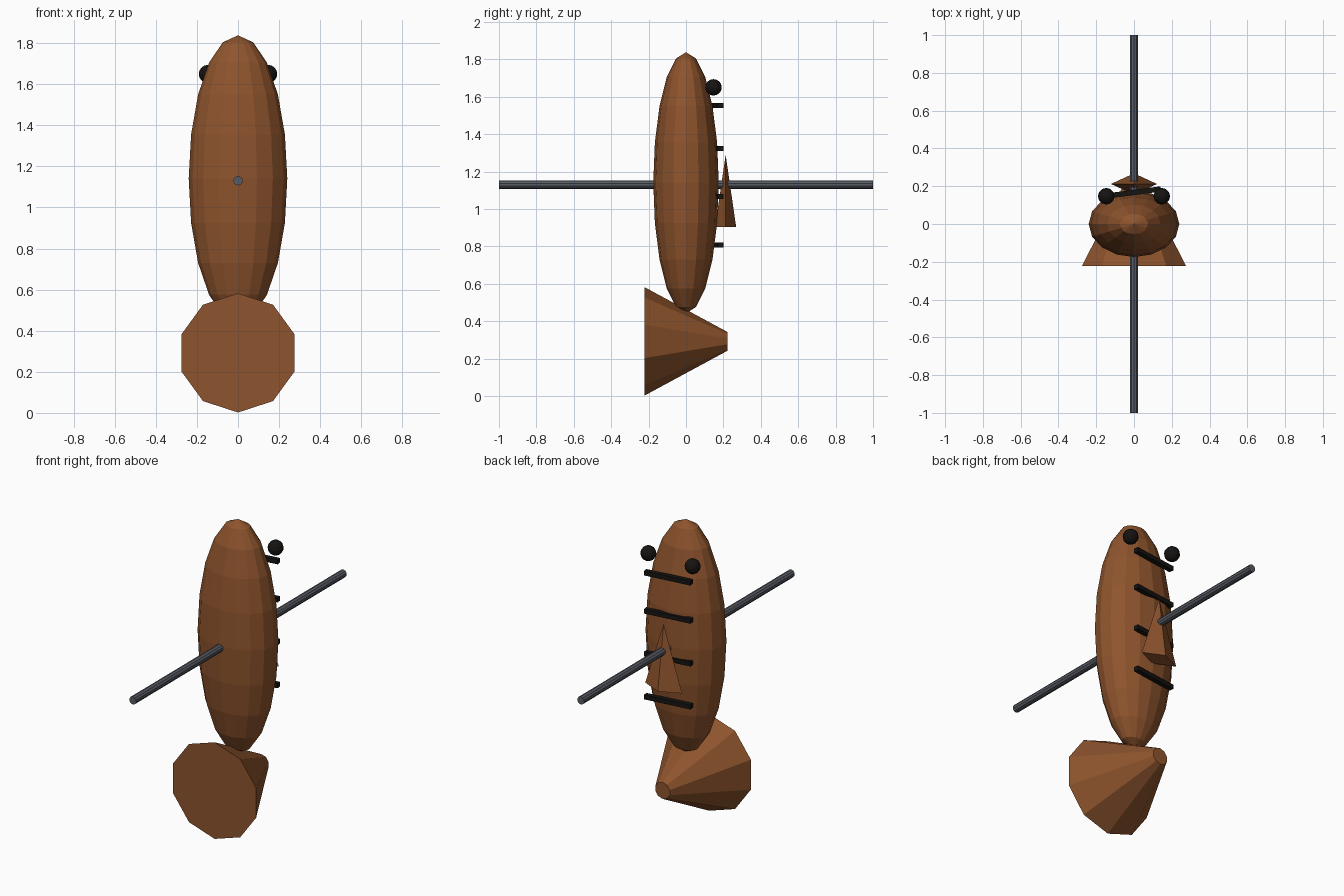
import bpy
import math

if "Cube" in bpy.data.objects:
    bpy.data.objects.remove(bpy.data.objects["Cube"])


def material(name, rgb):
    m = bpy.data.materials.new(name)
    m.diffuse_color = (*rgb, 1)
    m.use_nodes = True
    m.node_tree.nodes["Principled BSDF"].inputs["Base Color"].default_value = m.diffuse_color
    return m


BROWN = material("roasted_skin", (0.27, 0.088, 0.026))
BLACK = material("char", (0.008, 0.007, 0.006))
STEEL = material("steel", (0.095, 0.105, 0.125))


def finish(name, mat, scale=(1, 1, 1)):
    ob = bpy.context.object
    ob.name = name
    ob.scale = scale
    ob.data.materials.append(mat)
    return ob


def sphere(name, loc, scale, segments, rings, mat):
    bpy.ops.mesh.primitive_uv_sphere_add(segments=segments, ring_count=rings,
                                         radius=1, location=loc)
    return finish(name, mat, scale)


def cone(name, loc, r1, r2, depth, sides, mat, rot=(0, 0, 0), scale=(1, 1, 1)):
    bpy.ops.mesh.primitive_cone_add(vertices=sides, radius1=r1, radius2=r2,
                                    depth=depth, location=loc, rotation=rot)
    return finish(name, mat, scale)


ALONG_Y = (-math.pi / 2, 0, 0)

# Fish body, head up
sphere("body", (0, 0, 1.14), (0.24, 0.175, 0.698), 16, 10, BROWN)

# Flared tail, wide end to the front
cone("tail", (0, 0, 0.292), 0.29, 0.05, 0.444, 10, BROWN, ALONG_Y)

# Four-sided fin on the back
cone("fin", (0, 0.212, 1.097), 1, 0, 0.385, 4, BROWN, scale=(0.122, 0.056, 1))

# Skewer through the body
cone("skewer", (0, 0, 1.13), 0.023, 0.023, 2.0, 10, STEEL, ALONG_Y)

# Eyes
for side, x in (("left", -0.147), ("right", 0.147)):
    sphere(side + "_eye", (x, 0.147, 1.65), (0.044,) * 3, 12, 8, BLACK)

# Char marks, slightly turned about the vertical
for i, z in enumerate((1.552, 1.323, 1.066, 0.808)):
    bpy.ops.mesh.primitive_cube_add(size=1, location=(0, 0.167, z),
                                    rotation=(0, 0, 0.13))
    finish(f"char_mark_{i + 1}", BLACK, (0.285, 0.028, 0.027))
